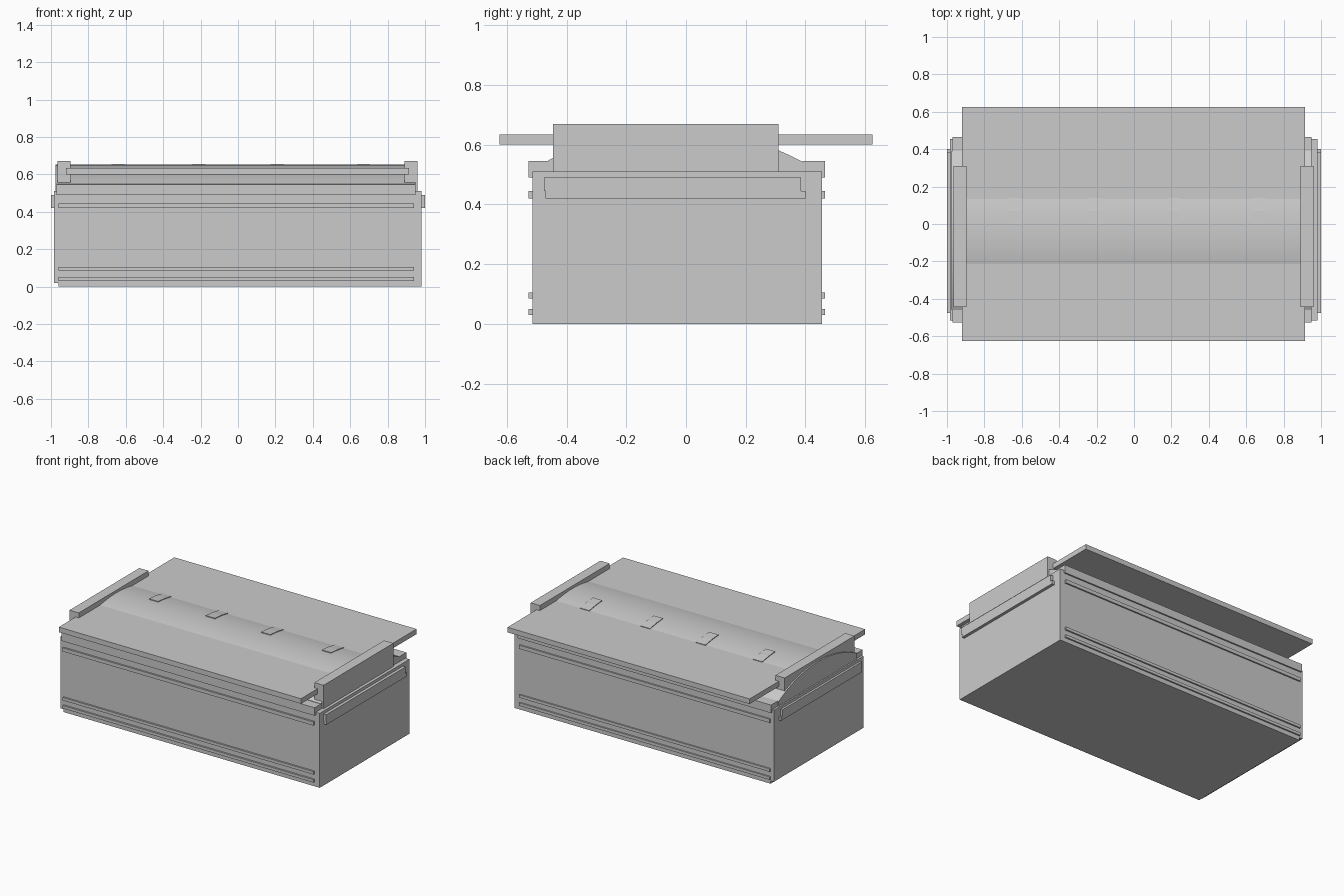
import bpy
from math import asin, sin, cos

cube = bpy.data.objects.get("Cube")
if cube:
    bpy.data.objects.remove(cube, do_unlink=True)

grey = bpy.data.materials.new("plain grey")
grey.use_nodes = True
colour = (0.6, 0.6, 0.6, 1)
grey.diffuse_color = colour
grey.node_tree.nodes["Principled BSDF"].inputs["Base Color"].default_value = colour


def extrude(name, profile, x0, x1):
    """Sweep a closed (y, z) outline along x."""
    n = len(profile)
    verts = [(x, y, z) for x in (x0, x1) for y, z in profile]
    faces = [tuple(reversed(range(n))), tuple(range(n, 2 * n))]
    faces += [(i, (i + 1) % n, n + (i + 1) % n, n + i) for i in range(n)]
    mesh = bpy.data.meshes.new(name)
    mesh.from_pydata(verts, [], faces)
    mesh.materials.append(grey)
    obj = bpy.data.objects.new(name, mesh)
    bpy.context.collection.objects.link(obj)
    return obj


def box(name, x, y, z):
    return extrude(name, [(y[0], z[0]), (y[1], z[0]), (y[1], z[1]), (y[0], z[1])], *x)


def arc(radius, y0, y1, steps):
    """Points on the lid curve, from y1 back to y0."""
    cy, cz = -0.04, -0.248
    a0, a1 = asin((y0 - cy) / radius), asin((y1 - cy) / radius)
    angles = [a1 + (a0 - a1) * i / steps for i in range(steps + 1)]
    return [(cy + radius * sin(a), cz + radius * cos(a)) for a in angles]


# Main case with its slightly raised left-hand panel
box("case_body", (-0.96, 0.98), (-0.515, 0.455), (0, 0.51))
box("case_end_panel", (-0.985, -0.96), (-0.515, 0.455), (0.02, 0.51))

# Long rails on the front and back, at the top and bottom
for side, inner, outer in (("front", -0.51, -0.527), ("back", 0.45, 0.465)):
    y = (min(inner, outer), max(inner, outer))
    box(side + "_upper_rail", (-0.96, 0.94), y, (0.42, 0.445))
    box(side + "_upper_lip", (-0.97, 0.95), y, (0.49, 0.545))
    box(side + "_lower_rail", (-0.96, 0.94), y, (0.03, 0.05))
    box(side + "_lower_lip", (-0.96, 0.94), y, (0.085, 0.105))

# Ledges along the top rim
box("front_ledge", (-0.97, 0.95), (-0.52, -0.46), (0.51, 0.545))
box("back_ledge", (-0.97, 0.95), (0.39, 0.46), (0.51, 0.545))

# Notched rails on both ends
notched = [(-0.47, 0.42), (0.40, 0.42), (0.40, 0.445), (0.385, 0.445),
           (0.385, 0.49), (-0.475, 0.49), (-0.475, 0.445), (-0.47, 0.445)]
extrude("right_end_rail", notched, -1.0, -0.98)
extrude("left_end_rail", notched, 0.975, 1.0)

# Shallow barrel lid
lid = extrude("barrel_lid", [(-0.46, 0.51), (0.39, 0.51)] + arc(0.9, -0.46, 0.39, 32), -0.975, 0.95)
lid.data.shade_smooth()
bpy.context.view_layer.objects.active = lid
lid.select_set(True)
bpy.ops.object.shade_smooth_by_angle()

# Four low straps lying across the lid
for i, x in enumerate((-0.64, -0.21, 0.21, 0.67)):
    strap = arc(0.905, 0, 0.14, 2) + list(reversed(arc(0.895, 0, 0.14, 2)))
    extrude(f"lid_strap_{i + 1}", strap, x - 0.035, x + 0.035)

# Flat board crossing the lid, held by a bar at each end
box("top_board", (-0.92, 0.915), (-0.625, 0.625), (0.60, 0.635))
box("right_end_bar", (-0.965, -0.895), (-0.445, 0.31), (0.51, 0.67))
box("left_end_bar", (0.89, 0.96), (-0.445, 0.31), (0.51, 0.67))
